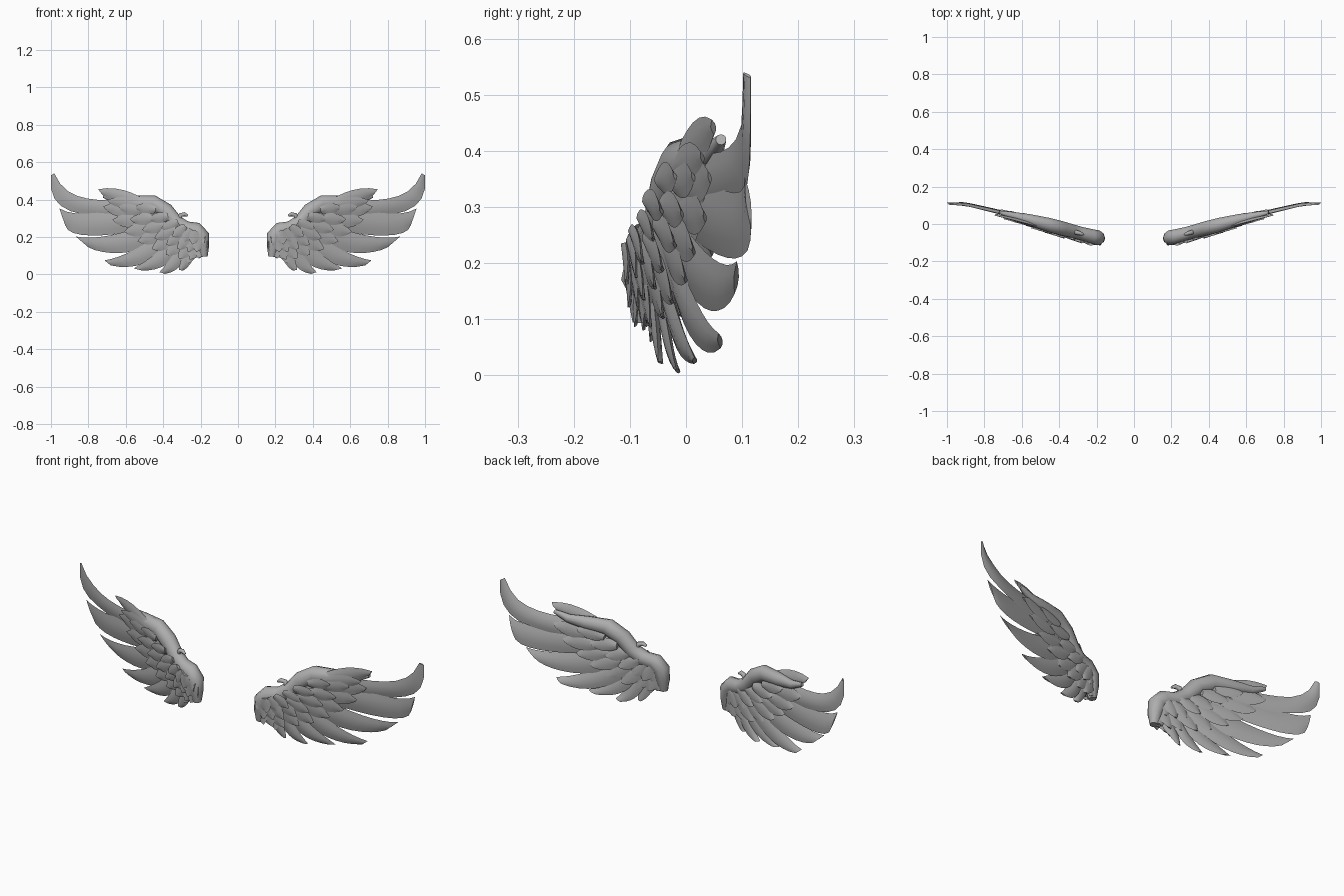
import bpy, bmesh, math
from mathutils import Vector

if "Cube" in bpy.data.objects:
    bpy.data.objects.remove(bpy.data.objects["Cube"])

grey = bpy.data.materials.new("feather_grey")
grey.diffuse_color = (0.42, 0.42, 0.42, 1)
grey.use_nodes = True
grey.node_tree.nodes["Principled BSDF"].inputs["Base Color"].default_value = grey.diffuse_color

BEND = [(0.15, -0.085), (0.25, -0.06), (0.40, -0.02), (0.55, 0.02),
        (0.75, 0.07), (0.90, 0.105), (1.0, 0.11)]


def bend(x):
    """Depth of the swept-back wing sheet at a given span."""
    x = min(max(x, BEND[0][0]), BEND[-1][0])
    for (x0, y0), (x1, y1) in zip(BEND, BEND[1:]):
        if x <= x1:
            return y0 + (y1 - y0) * (x - x0) / (x1 - x0)


def cubic(p, t):
    """Smooth curve passing through four evenly spaced points."""
    out = Vector((0, 0))
    for i in range(4):
        w = 1.0
        for j in range(4):
            if j != i:
                w *= (3 * t - j) / (i - j)
        out += Vector(p[i]) * w
    return out


def skin(bm, rings):
    """Bridge closed rings of points and cap both ends."""
    vs = [[bm.verts.new(p) for p in r] for r in rings]
    n = len(vs[0])
    for a, b in zip(vs, vs[1:]):
        for k in range(n):
            bm.faces.new((a[k], a[(k + 1) % n], b[(k + 1) % n], b[k]))
    bm.faces.new(vs[0][::-1])
    bm.faces.new(vs[-1])


def feather(bm, upper, lower, depth, thick, tilt=0.012, steps=9, n=4):
    """Lens-section blade between an upper and a lower edge curve."""
    rings = []
    for s in range(steps + 1):
        t = s / steps
        u, l = cubic(upper, t), cubic(lower, t)
        th = thick * (1 - 0.65 * t)
        ring = []
        for k in range(2 * n):
            v = k / n if k <= n else 2 - k / n
            side = -1 if k <= n else 1
            p = u.lerp(l, v)
            y = bend(p.x) + depth + side * th * math.sin(math.pi * v) + tilt * (v - 0.5)
            if v in (0, 1):
                y += 0.001 * side
            ring.append((p.x, y, p.y))
        rings.append(ring)
    skin(bm, rings)


def leaf(bm, tip, angle, length, width, depth, thick=0.009):
    """Short covert feather ending at a tip, with a slanted point."""
    d = Vector((math.cos(angle), math.sin(angle)))
    s = Vector((-d.y, d.x))
    tip = Vector(tip)
    base = tip - d * length

    def edge(ws, cut):
        return [base + d * (length * cut * i / 3) + s * (width * w) for i, w in enumerate(ws)]
    feather(bm, edge((0.3, 0.5, 0.45, 0.05), 1.0), edge((-0.3, -0.5, -0.5, -0.22), 0.9),
            depth, thick, tilt=0.008, steps=6)


def tube(bm, path, flat=1.0):
    """Rounded limb through (x, z, radius) points."""
    rings = []
    for i, (x, z, r) in enumerate(path):
        a, b = path[max(i - 1, 0)], path[min(i + 1, len(path) - 1)]
        d = Vector((b[0] - a[0], b[1] - a[1])).normalized()
        ring = []
        for k in range(10):
            an = 2 * math.pi * k / 10
            o = r * math.cos(an)
            ring.append((x - d.y * o, bend(x) + flat * r * math.sin(an), z + d.x * o))
        rings.append(ring)
    skin(bm, rings)


def finish(name, bm, angle=40):
    """Make the object, mirrored to the other wing."""
    bmesh.ops.recalc_face_normals(bm, faces=bm.faces)
    me = bpy.data.meshes.new(name)
    bm.to_mesh(me)
    bm.free()
    me.materials.append(grey)
    ob = bpy.data.objects.new(name, me)
    bpy.context.collection.objects.link(ob)
    bpy.ops.object.select_all(action='DESELECT')
    ob.select_set(True)
    bpy.context.view_layer.objects.active = ob
    bpy.ops.object.shade_smooth_by_angle(angle=math.radians(angle))
    mir = ob.modifiers.new("mirror", 'MIRROR')
    mir.use_mirror_merge = False


# Long flight feathers: upper edge, lower edge
FLIGHT = [
    ([(.48, .38), (.68, .395), (.86, .42), (.982, .54)],
     [(.50, .28), (.76, .31), (.945, .365), (1.0, .53)]),
    ([(.45, .35), (.66, .34), (.83, .325), (.955, .353)],
     [(.45, .25), (.66, .215), (.84, .212), (.925, .265)]),
    ([(.40, .30), (.58, .235), (.74, .20), (.868, .203)],
     [(.40, .20), (.53, .13), (.68, .115), (.80, .145)]),
    ([(.36, .26), (.48, .175), (.60, .11), (.714, .075)],
     [(.34, .17), (.43, .09), (.55, .045), (.68, .048)]),
    ([(.33, .22), (.42, .13), (.49, .075), (.557, .032)],
     [(.29, .16), (.35, .08), (.42, .035), (.51, .02)]),
    ([(.29, .20), (.34, .12), (.38, .06), (.42, .012)],
     [(.25, .15), (.28, .09), (.32, .035), (.39, .003)]),
    ([(.25, .20), (.29, .12), (.31, .06), (.315, .025)],
     [(.21, .16), (.23, .10), (.26, .05), (.295, .02)]),
]
for i, (up, lo) in enumerate(FLIGHT):
    bm = bmesh.new()
    feather(bm, up, lo, 0.004 * (i % 2), 0.013)
    finish(f"flight_feather_{i + 1}", bm)

# Covert rows: tip curve, feather count, length, width, depth offset
ROWS = {
    "front_long_coverts": ([(.21, .085), (.36, .095), (.56, .19), (.72, .36)], 9, .17, .075, -.018),
    "front_middle_coverts": ([(.22, .12), (.34, .14), (.49, .22), (.64, .36)], 8, .13, .062, -.032),
    "front_short_coverts": ([(.24, .16), (.33, .19), (.43, .26), (.55, .36)], 6, .10, .055, -.042),
    "back_long_coverts": ([(.21, .09), (.36, .10), (.56, .19), (.72, .36)], 9, .17, .075, .014),
    "back_short_coverts": ([(.23, .14), (.33, .16), (.46, .24), (.60, .36)], 7, .13, .065, .024),
}
for name, (tips, count, length, width, depth) in ROWS.items():
    bm = bmesh.new()
    for i in range(count):
        t = i / (count - 1)
        ang = math.radians(-82 + 90 * t ** 0.8)
        leaf(bm, cubic(tips, t), ang, length * (0.75 + 0.35 * t), width,
             depth + 0.004 * (i % 2))
    finish(name, bm)

# Pointed feathers closing the leading edge
bm = bmesh.new()
leaf(bm, (.748, .452), math.radians(17), .26, .075, -.018, .014)
leaf(bm, (.70, .395), math.radians(8), .20, .065, -.026, .010)
finish("leading_edge_feathers", bm)

# Small feathers hanging below the shoulder
bm = bmesh.new()
leaf(bm, (.265, .058), math.radians(-75), .13, .06, -.004)
leaf(bm, (.205, .085), math.radians(-85), .12, .06, .004)
finish("shoulder_feathers", bm)

# Inner wing body
bm = bmesh.new()
feather(bm, [(.17, .22), (.33, .28), (.47, .39), (.66, .40)],
        [(.19, .12), (.30, .12), (.45, .18), (.62, .30)], -.006, .032)
finish("wing_body", bm, 60)

# Arm from shoulder to wrist
bm = bmesh.new()
tube(bm, [(.182, .095, .020), (.188, .15, .034), (.196, .205, .043), (.225, .237, .042),
          (.28, .245, .040), (.335, .28, .040), (.385, .34, .042), (.455, .382, .042),
          (.56, .388, .034), (.65, .395, .022), (.72, .42, .010)], 0.95)
finish("wing_arm", bm, 60)

# Curled tuft on the shoulder
bm = bmesh.new()
tube(bm, [(.295, .265, .016), (.315, .295, .013), (.306, .318, .012), (.285, .322, .011),
          (.268, .313, .005)])
finish("shoulder_tuft", bm, 60)
